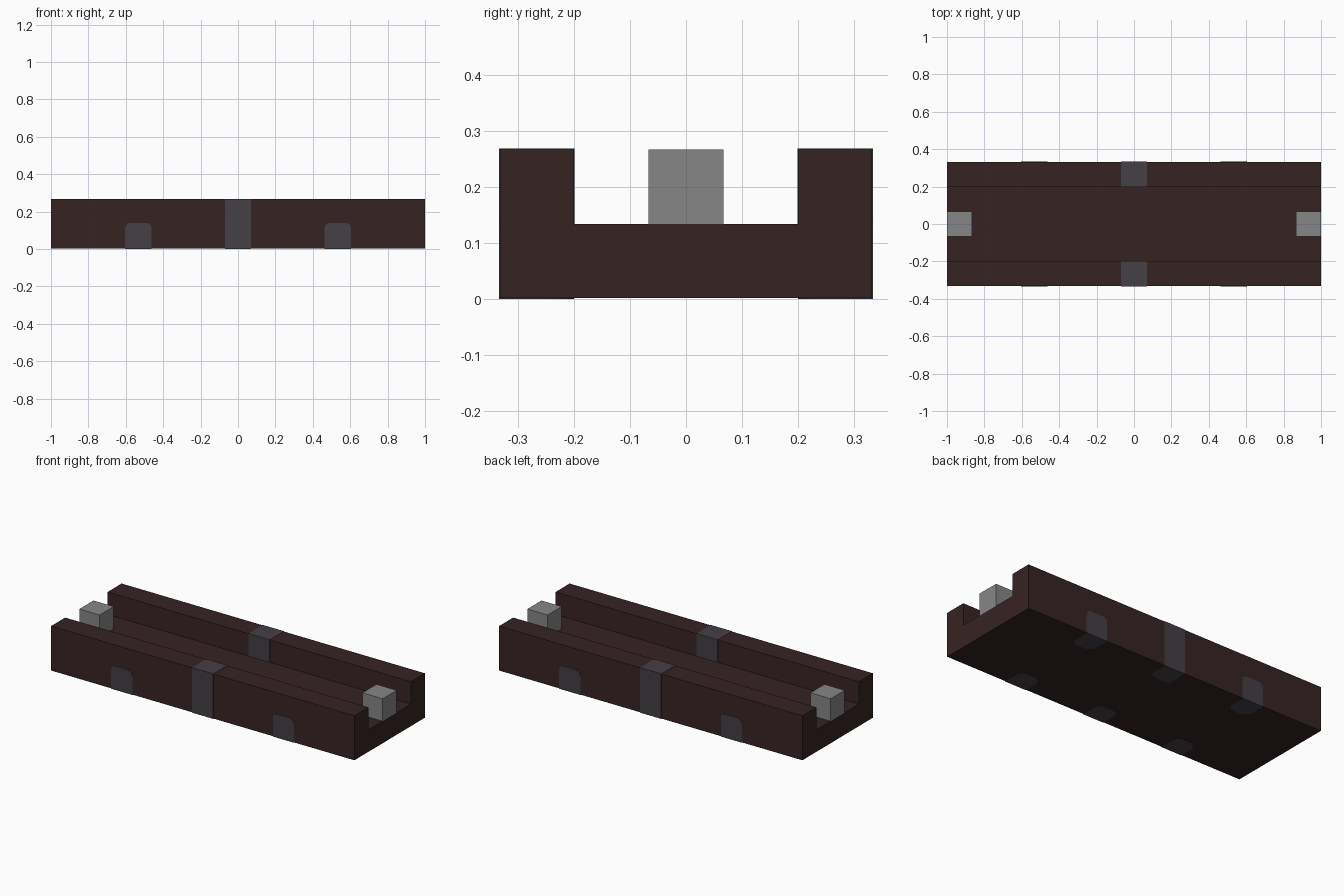
import bpy
import bmesh
from math import cos, sin, pi
from mathutils import Matrix

cube = bpy.data.objects.get("Cube")
if cube:
    bpy.data.objects.remove(cube)


def material(name, rgb):
    mat = bpy.data.materials.new(name)
    mat.use_nodes = True
    color = (*rgb, 1)
    mat.diffuse_color = color
    mat.node_tree.nodes["Principled BSDF"].inputs["Base Color"].default_value = color
    return mat


brown = material("dark brown", (0.037, 0.017, 0.017))
slate = material("slate grey", (0.058, 0.05, 0.06))
grey = material("light grey", (0.24, 0.24, 0.24))

LENGTH, DEPTH, TOP = 1.0, 0.3333, 0.2667   # half length, half depth, wall height
UNIT = 0.1333                              # floor and wall thickness
SKIN = 0.0015                              # how far inlays stand proud
WIDTH = 0.14


def prism(name, outline, thickness, matrix, mat):
    """Extrude a flat outline along its local z axis and place it."""
    bm = bmesh.new()
    face = bm.faces.new([bm.verts.new((u, v, 0)) for u, v in outline])
    result = bmesh.ops.extrude_face_region(bm, geom=[face])
    moved = [e for e in result["geom"] if isinstance(e, bmesh.types.BMVert)]
    bmesh.ops.translate(bm, verts=moved, vec=(0, 0, thickness))
    bm.transform(matrix)
    bmesh.ops.recalc_face_normals(bm, faces=bm.faces)
    mesh = bpy.data.meshes.new(name)
    bm.to_mesh(mesh)
    bm.free()
    mesh.materials.append(mat)
    obj = bpy.data.objects.new(name, mesh)
    bpy.context.collection.objects.link(obj)
    return obj


def box(name, low, high, mat):
    (x0, y0, z0), (x1, y1, z1) = low, high
    outline = [(x0, y0), (x1, y0), (x1, y1), (x0, y1)]
    return prism(name, outline, z1 - z0, Matrix.Translation((0, 0, z0)), mat)


def arch(height, radius, steps=5):
    """Rectangle whose two far corners are rounded."""
    half = WIDTH / 2
    points = [(-half, 0), (half, 0)]
    for side in (0, 1):
        cx = (half - radius) * (1 - 2 * side)
        for i in range(steps + 1):
            a = pi / 2 * (side + i / steps)
            points.append((cx + radius * cos(a), height - radius + radius * sin(a)))
    return points


# Trough body: U profile in (y, z), extruded along x
d, w = DEPTH - SKIN, DEPTH - UNIT
profile = [(-d, SKIN), (d, SKIN), (d, TOP), (w, TOP),
           (w, UNIT), (-w, UNIT), (-w, TOP), (-d, TOP)]
along_x = Matrix(((0, 0, 1, -LENGTH), (1, 0, 0, 0), (0, 1, 0, 0), (0, 0, 0, 1)))
prism("trough_body", profile, 2 * LENGTH, along_x, brown)

# Blocks standing on the floor at both ends
for side, label in ((1, "left"), (-1, "right")):
    xs = sorted((side * (LENGTH - UNIT), side * LENGTH))
    box(label + "_end_block", (xs[0], -UNIT / 2, UNIT),
        (xs[1], UNIT / 2, TOP), grey)

for side, label in ((-1, "front"), (1, "back")):
    # Band over the middle of each wall
    ys = sorted((side * (w - SKIN), side * DEPTH))
    box(label + "_wall_band", (-WIDTH / 2, ys[0], SKIN),
        (WIDTH / 2, ys[1], TOP + SKIN), slate)

    # Rounded inlays on the underside
    for x, spot in ((-0.533, "right"), (0, "middle"), (0.533, "left")):
        under = Matrix(((1, 0, 0, x), (0, -side, 0, side * DEPTH),
                        (0, 0, 1, 0), (0, 0, 0, 1)))
        prism(f"{label}_{spot}_underside_inlay", arch(UNIT, 0.05), 2 * SKIN, under, slate)

        # Rounded inlays low on the outer walls
        if x:
            wall = Matrix(((1, 0, 0, x), (0, 0, -side, side * DEPTH),
                           (0, 1, 0, 0), (0, 0, 0, 1)))
            prism(f"{label}_{spot}_wall_inlay", arch(WIDTH, 0.03), 2 * SKIN, wall, slate)
